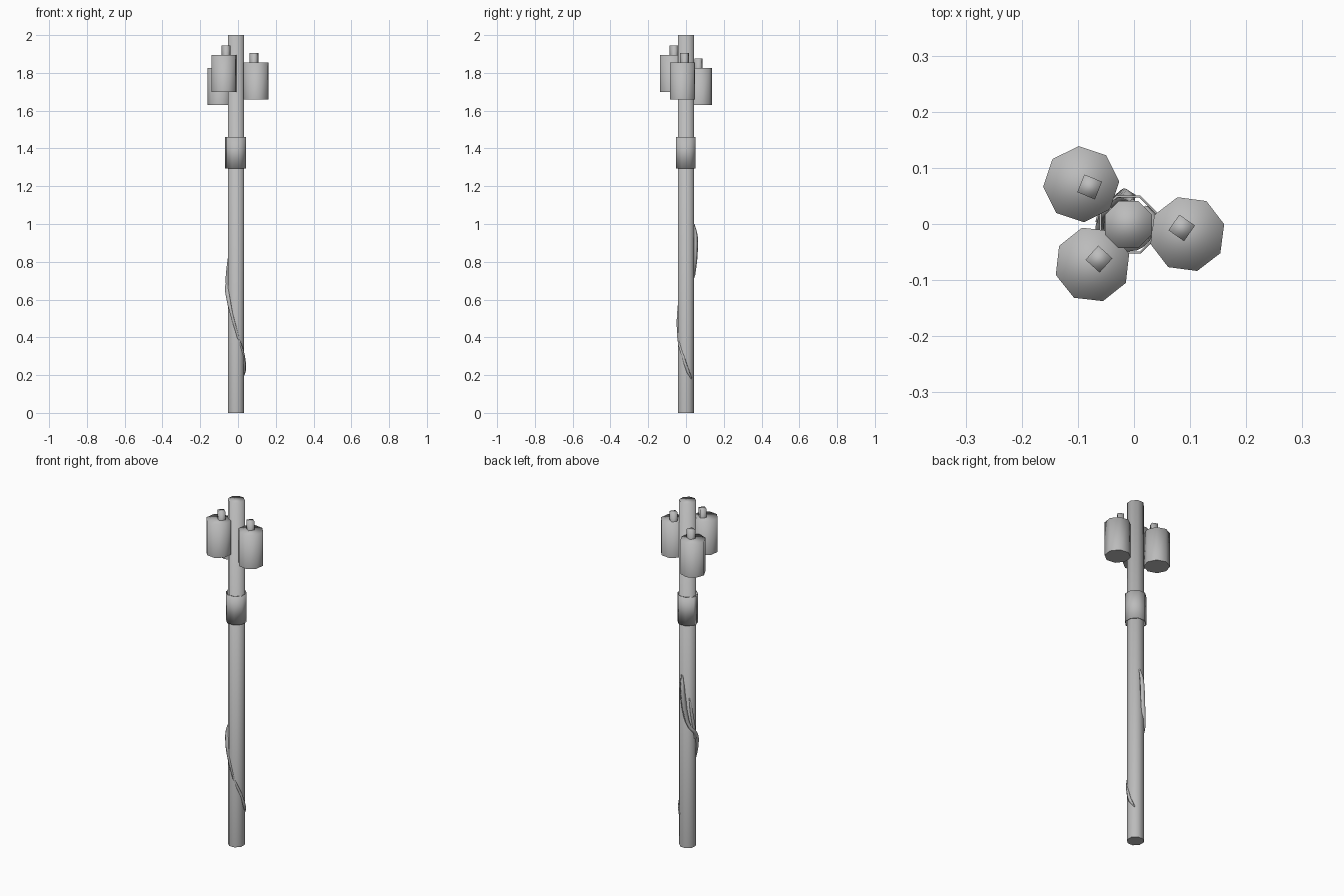
import bpy
import bmesh
from math import cos, sin, pi, radians
from mathutils import Vector

cube = bpy.data.objects.get("Cube")
if cube:
    bpy.data.objects.remove(cube, do_unlink=True)

grey = bpy.data.materials.new("weathered grey")
grey.use_nodes = True
grey.diffuse_color = (0.5, 0.5, 0.5, 1)
grey.node_tree.nodes["Principled BSDF"].inputs["Base Color"].default_value = (0.5, 0.5, 0.5, 1)

POLE = Vector((-0.010, -0.001, 0))


def finish(name, bm):
    """Turn a bmesh into a named grey object."""
    mesh = bpy.data.meshes.new(name)
    bm.to_mesh(mesh)
    bm.free()
    mesh.materials.append(grey)
    obj = bpy.data.objects.new(name, mesh)
    bpy.context.collection.objects.link(obj)
    return obj


def prism(name, x, y, bottom, top, radius, sides, turn):
    """Capped prism, smooth shaded over the top rim, with a flat underside."""
    bm = bmesh.new()
    rings = []
    for z in (bottom, top):
        angles = [radians(turn) + 2 * pi * i / sides for i in range(sides)]
        rings.append([bm.verts.new((x + radius * cos(a), y + radius * sin(a), z)) for a in angles])
    low, high = rings
    for i in range(sides):
        j = (i + 1) % sides
        bm.faces.new((low[i], low[j], high[j], high[i])).smooth = True
    bm.faces.new(high).smooth = True
    bm.faces.new(low[::-1])
    return finish(name, bm)


# Pole
prism("pole", POLE.x, POLE.y, 0, 2, 0.0455, 8, 22.5)

# Three hanging cans, each with a small square terminal on its lid
cans = [
    ("left", (0.095, -0.018), 1.66, 15, (0.085, -0.007), 10),
    ("back_right", (-0.094, 0.071), 1.63, 4, (-0.079, 0.066), 23),
    ("front_right", (-0.074, -0.072), 1.70, 16, (-0.0625, -0.0625), 3),
]
for side, (x, y), base, turn, (tx, ty), tip_turn in cans:
    prism(side + "_can", x, y, base, base + 0.195, 0.068, 8, turn)
    prism(side + "_terminal", tx, ty, base + 0.18, base + 0.245, 0.024, 4, tip_turn)

# Wrapped sheet around the pole, with a slightly lifted overlapping end
bm = bmesh.new()
columns = []
for i in range(10):
    a = radians(157.5 + 45 * min(i, 8.4))
    r = 0.056 if i < 8 else 0.059
    columns.append([bm.verts.new((POLE.x + r * cos(a), POLE.y + r * sin(a), z)) for z in (1.295, 1.46)])
for p, q in zip(columns, columns[1:]):
    bm.faces.new((p[0], q[0], q[1], p[1])).smooth = True
sheet = finish("wrapped_sheet", bm)
thick = sheet.modifiers.new("thickness", "SOLIDIFY")
thick.thickness = 0.004
thick.offset = -1

# Climbing vines, half sunk in the pole: angle, height, distance from axis, thickness
def vine(name, path):
    curve = bpy.data.curves.new(name, "CURVE")
    curve.dimensions = "3D"
    curve.bevel_depth = 0.012
    curve.bevel_resolution = 0
    curve.resolution_u = 2
    curve.use_fill_caps = True
    spline = curve.splines.new("BEZIER")
    spline.bezier_points.add(len(path) - 1)
    for point, (angle, z, r, size) in zip(spline.bezier_points, path):
        a = radians(angle)
        point.co = POLE + Vector((r * cos(a), r * sin(a), z))
        point.radius = size
        point.handle_left_type = point.handle_right_type = "AUTO"
    curve.materials.append(grey)
    obj = bpy.data.objects.new(name, curve)
    bpy.context.collection.objects.link(obj)


vine("long_vine", [
    (405, 0.18, 0.044, 0.3), (375, 0.22, 0.045, 0.8), (340, 0.30, 0.042, 0.7),
    (305, 0.36, 0.041, 0.6), (270, 0.44, 0.041, 0.6), (240, 0.52, 0.044, 0.8),
    (205, 0.62, 0.047, 1.1), (175, 0.67, 0.046, 1.1), (140, 0.70, 0.043, 1.0),
    (112, 0.77, 0.045, 1.2), (98, 0.86, 0.049, 1.3), (90, 0.94, 0.050, 1.1),
    (80, 1.00, 0.042, 0.4),
])
vine("short_vine", [
    (190, 0.63, 0.044, 0.8), (165, 0.72, 0.046, 0.9), (150, 0.80, 0.043, 0.8),
    (140, 0.87, 0.041, 0.4),
])
